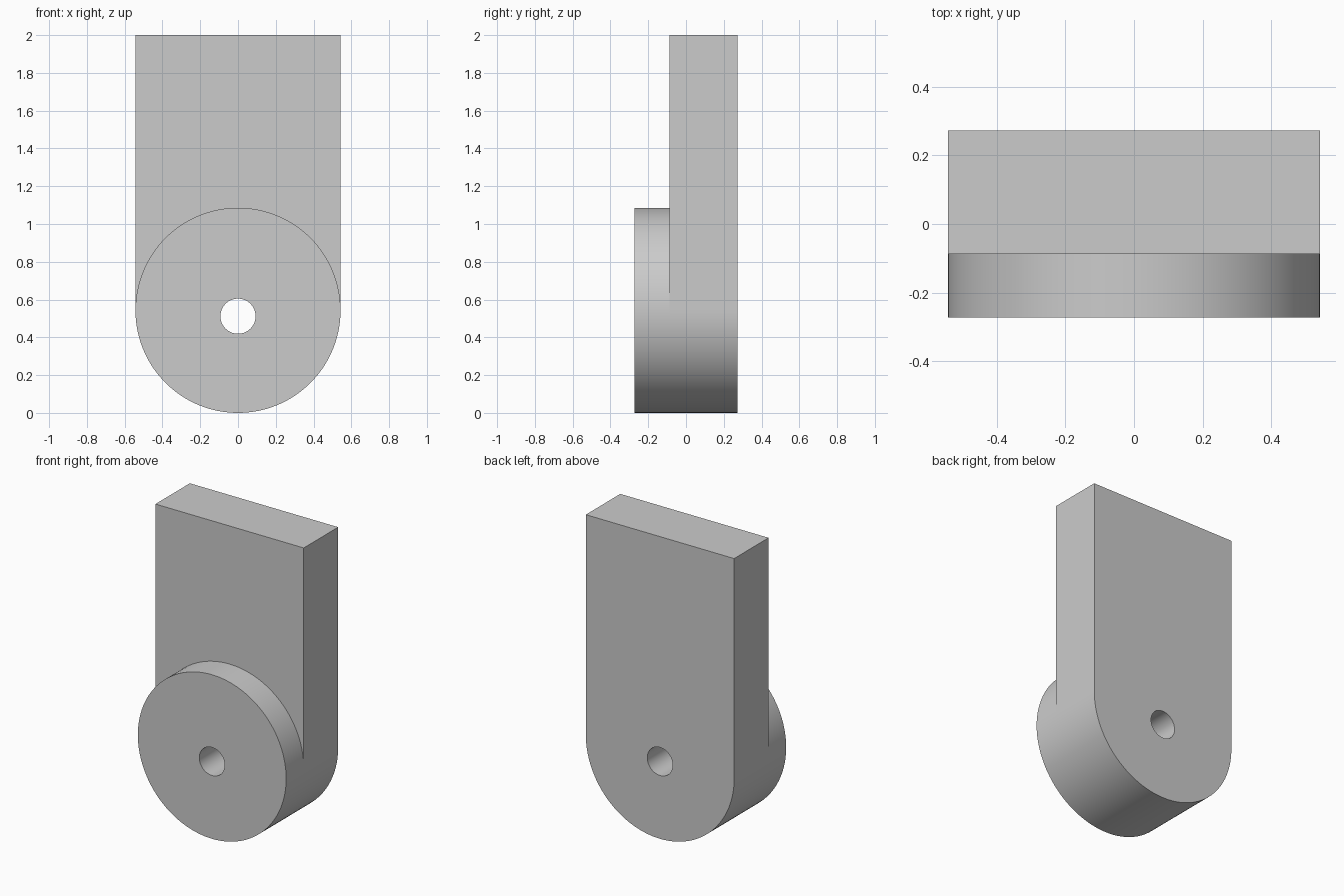
import bpy
import bmesh
from math import cos, sin, pi, radians

cube = bpy.data.objects.get("Cube")
if cube:
    bpy.data.objects.remove(cube, do_unlink=True)

RADIUS = 0.543          # disc radius and half the plate width
HOLE_RADIUS = 0.093
HOLE_Z = 0.512          # the bore sits slightly below the disc centre
TOP = 2.0
FRONT, JOINT, BACK = -0.272, -0.088, 0.272
SEGMENTS = 128
HALF = SEGMENTS // 2

grey = bpy.data.materials.new("grey metal")
grey.use_nodes = True
grey.diffuse_color = (0.6, 0.6, 0.6, 1)
grey.node_tree.nodes["Principled BSDF"].inputs["Base Color"].default_value = (0.6, 0.6, 0.6, 1)


def ring(bm, radius, z, y):
    """Circle of vertices facing y, starting at +x and running over the top."""
    angles = [2 * pi * i / SEGMENTS for i in range(SEGMENTS)]
    return [bm.verts.new((radius * cos(a), y, z + radius * sin(a))) for a in angles]


def bridge(bm, a, b, closed=True):
    """Quads between two matching rows of vertices."""
    for i in range(len(a) if closed else len(a) - 1):
        j = (i + 1) % len(a)
        bm.faces.new((a[i], a[j], b[j], b[i]))


def finish(bm, name):
    bmesh.ops.recalc_face_normals(bm, faces=bm.faces)
    mesh = bpy.data.meshes.new(name)
    bm.to_mesh(mesh)
    bm.free()
    mesh.materials.append(grey)
    obj = bpy.data.objects.new(name, mesh)
    bpy.context.collection.objects.link(obj)
    bpy.ops.object.select_all(action="DESELECT")
    obj.select_set(True)
    bpy.context.view_layer.objects.active = obj
    bpy.ops.object.shade_smooth_by_angle(angle=radians(30))


# Front disc: face with bore, rim and bore wall, open where it meets the plate
bm = bmesh.new()
rims = [ring(bm, RADIUS, RADIUS, y) for y in (FRONT, JOINT)]
bores = [ring(bm, HOLE_RADIUS, HOLE_Z, y) for y in (FRONT, JOINT)]
bridge(bm, rims[0], bores[0])
bridge(bm, *rims)
bridge(bm, *bores)
finish(bm, "pivot_disc")

# Plate: round lower end, straight sides, square top and the continued bore
bm = bmesh.new()
rims = [ring(bm, RADIUS, RADIUS, y) for y in (JOINT, BACK)]
bores = [ring(bm, HOLE_RADIUS, HOLE_Z, y) for y in (JOINT, BACK)]
outlines = []
for rim, y in zip(rims, (JOINT, BACK)):
    corners = [bm.verts.new((x, y, TOP)) for x in (-RADIUS, RADIUS)]
    bm.faces.new(rim[:HALF + 1] + corners)
    outlines.append(rim[HALF:] + [rim[0]] + corners[::-1])
bridge(bm, rims[1], bores[1])
bridge(bm, *outlines)
bridge(bm, *bores)
finish(bm, "mounting_plate")
